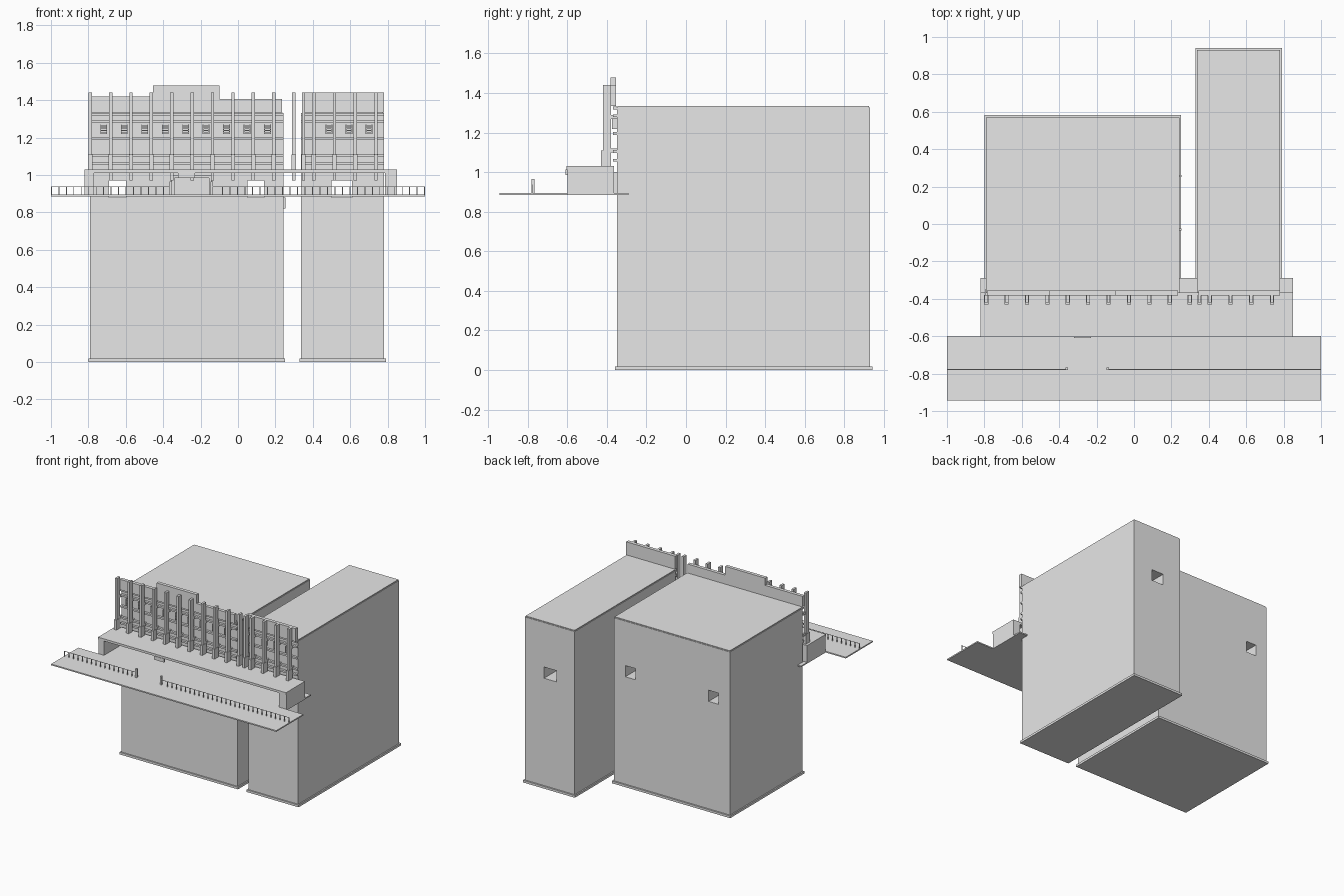
import bpy

cube = bpy.data.objects.get("Cube")
if cube:
    bpy.data.objects.remove(cube, do_unlink=True)

grey = bpy.data.materials.new("plain_grey")
grey.use_nodes = True
grey.diffuse_color = (0.8, 0.8, 0.8, 1)
grey.node_tree.nodes["Principled BSDF"].inputs["Base Color"].default_value = (0.8, 0.8, 0.8, 1)

QUADS = [(0, 2, 3, 1), (4, 5, 7, 6), (0, 1, 5, 4), (2, 6, 7, 3), (0, 4, 6, 2), (1, 3, 7, 5)]


def boxes(name, parts):
    """One object made of boxes, each given as x, y and z ranges."""
    verts, faces = [], []
    for xs, ys, zs in parts:
        start = len(verts)
        verts += [(x, y, z) for z in zs for y in ys for x in xs]
        faces += [tuple(start + i for i in q) for q in QUADS]
    mesh = bpy.data.meshes.new(name)
    mesh.from_pydata(verts, [], faces)
    mesh.materials.append(grey)
    obj = bpy.data.objects.new(name, mesh)
    bpy.context.collection.objects.link(obj)
    return obj


def around(c, width):
    return (c - width / 2, c + width / 2)


def cut(target, cutter):
    """Subtract the cutter, bake the result and drop the cutter."""
    mod = target.modifiers.new("cut", 'BOOLEAN')
    mod.operation = 'DIFFERENCE'
    mod.object = cutter
    mod.solver = 'EXACT'
    graph = bpy.context.evaluated_depsgraph_get()
    baked = bpy.data.meshes.new_from_object(target.evaluated_get(graph))
    target.modifiers.clear()
    target.data = baked
    bpy.data.objects.remove(cutter, do_unlink=True)


FRONT, DECK, ROOF = -0.35, 0.895, 1.335


# Two tall blocks with plinths, roof caps and passages from front to back
def building(name, left, right, back, passages):
    body = boxes(name + "_body", [((left, right), (FRONT, back), (0.01, ROOF - 0.008))])
    cutter = boxes("cutter", [(p, (FRONT - 0.1, back + 0.1), (DECK - 0.015, 0.97)) for p in passages])
    cut(body, cutter)
    boxes(name + "_plinth", [((left - 0.01, right + 0.01), (FRONT - 0.01, back + 0.012), (0, 0.018))])
    boxes(name + "_roof", [((left + 0.004, right - 0.004), (FRONT + 0.004, back - 0.004), (ROOF - 0.01, ROOF))])


building("wide_block", -0.79, 0.242, 0.57, [(-0.69, -0.60), (0.05, 0.14)])
building("narrow_block", 0.338, 0.78, 0.93, [(0.50, 0.61)])

# Deck
boxes("front_deck", [((-1, 1), (-0.943, -0.60), (0.885, DECK))])
boxes("rear_deck", [((-0.82, 0.85), (-0.60, -0.29), (0.885, DECK))])

# Canopy on end walls, with a hanging plate
boxes("canopy_roof", [((-0.82, 0.85), (-0.605, -0.365), (1.012, 1.03))])
boxes("canopy_end_walls", [(x, (-0.60, -0.365), (DECK, 1.012)) for x in ((-0.82, -0.77), (0.785, 0.85))])
boxes("hanging_plate", [((-0.32, -0.23), (-0.609, -0.60), (0.985, 1.014))])

# Entrance between the passages
boxes("entrance_frame", [
    ((-0.355, -0.34), (-0.375, FRONT), (DECK, 1.0)),
    ((-0.155, -0.14), (-0.375, FRONT), (DECK, 1.0)),
    ((-0.355, -0.14), (-0.375, FRONT), (0.985, 1.0)),
])

# Vertical fins along the facade
wide_fins = [-0.79 + 0.109 * i for i in range(10)]
narrow_fins = [0.405 + 0.111 * i for i in range(4)]
fins = wide_fins + [0.298, 0.35] + narrow_fins
boxes("facade_fins", [(around(x, 0.018), (-0.42, -0.38), (0.97, 1.44)) for x in fins])
boxes("fin_feet", [(around(x, 0.022), (-0.43, -0.38), (1.03, 1.11)) for x in fins])
boxes("fin_brackets", [(around(x, 0.012), (-0.38, FRONT), z) for x in fins
                       if x != 0.298 for z in ((1.10, 1.12), (1.27, 1.29))])

# Upper parapet panels
panels = [(-0.785, -0.455, 1.42), (-0.455, -0.10, 1.478), (-0.10, 0.235, 1.407), (0.345, 0.78, 1.44)]
boxes("parapet_panels", [((a, b), (-0.382, -0.355), (1.335, top)) for a, b, top in panels])

# Horizontal bands across both facades
spans = [(-0.79, 0.242), (0.338, 0.78)]
boxes("facade_bands", [(s, (-0.368, FRONT), around(z, 0.014))
                       for s in spans for z in (1.06, 1.105, 1.195, 1.285, 1.325)])

# Louvred windows between the fins
windows = [-0.718 + 0.1095 * i for i in range(9)] + [0.487, 0.594, 0.70]
boxes("window_louvres", [(around(x, 0.03), (-0.372, FRONT), around(1.226 + 0.012 * i, 0.007))
                         for x in windows for i in range(4)])
boxes("window_frames", [(around(x + side * 0.016, 0.004), (-0.374, FRONT), (1.218, 1.27))
                        for x in windows for side in (-1, 1)])

# Railing in two runs, ending at gate posts
posts = [-0.998 + 0.04 * i for i in range(16)] + [0.998 - 0.04 * i for i in range(28)]
boxes("railing_posts", [(around(x, 0.005), around(-0.778, 0.005), (DECK, 0.937)) for x in posts])
boxes("railing_bars", [(s, around(-0.778, 0.003), around(0.936, 0.003))
                       for s in ((-1, -0.36), (-0.14, 1))])
boxes("gate_posts", [(around(x, 0.014), around(-0.773, 0.014), (DECK, 0.965)) for x in (-0.36, -0.14)])

# Small sills on the inner side of the wide block
boxes("side_sills", [((0.242, 0.254), around(y, 0.012), (0.82, 0.88)) for y in (-0.03, 0.257)])
